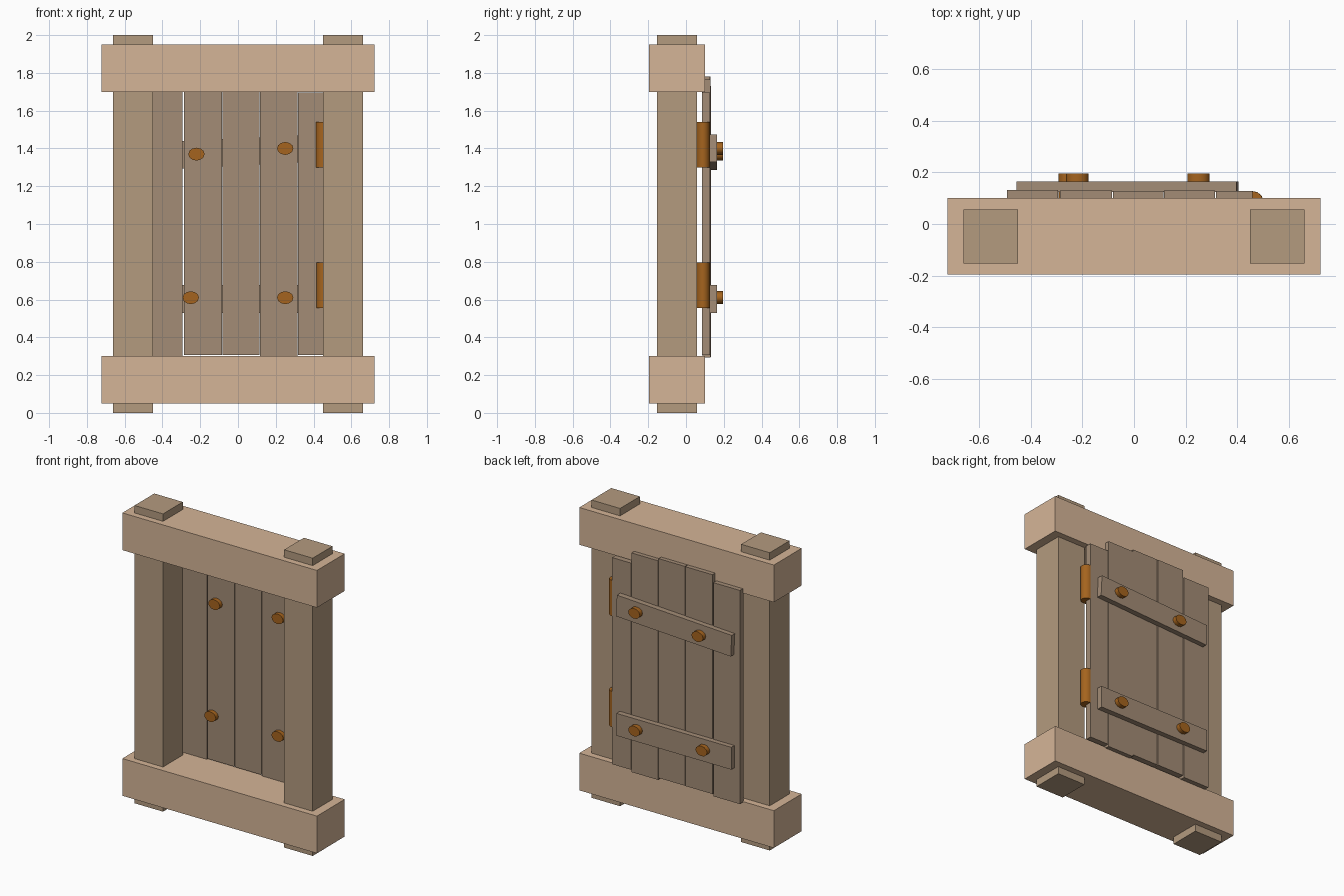
import bpy, math

if "Cube" in bpy.data.objects:
    bpy.data.objects.remove(bpy.data.objects["Cube"])


def material(name, rgb):
    m = bpy.data.materials.new(name)
    m.diffuse_color = (*rgb, 1)
    m.use_nodes = True
    m.node_tree.nodes["Principled BSDF"].inputs["Base Color"].default_value = m.diffuse_color
    return m


BEAM = material("light_wood", (0.665, 0.462, 0.309))
POST = material("post_wood", (0.456, 0.328, 0.212))
PLANK = material("plank_wood", (0.366, 0.262, 0.181))
RUST = material("rusty_metal", (0.376, 0.127, 0.013))


def box(name, x, y, z, mat, tilt=0):
    """Box from (min, max) ranges, optionally tilted in the front plane."""
    mid = [(a + b) / 2 for a, b in (x, y, z)]
    bpy.ops.mesh.primitive_cube_add(size=1, location=mid, rotation=(0, tilt, 0))
    ob = bpy.context.object
    ob.name = name
    ob.scale = [b - a for a, b in (x, y, z)]
    ob.data.materials.append(mat)
    return ob


def cylinder(name, loc, depth, mat, rot=(0, 0, 0), scale=(1, 1), sides=12):
    bpy.ops.mesh.primitive_cylinder_add(vertices=sides, radius=1, depth=depth,
                                        location=loc, rotation=rot)
    ob = bpy.context.object
    ob.name = name
    ob.scale = (scale[0], scale[1], 1)
    ob.data.materials.append(mat)
    bpy.ops.object.shade_smooth_by_angle(angle=math.radians(40))
    return ob


# Posts
box("left_post", (-0.662, -0.45), (-0.153, 0.057), (0, 2), POST)
box("right_post", (0.45, 0.662), (-0.153, 0.057), (0, 2), POST)

# Cross beams
for name, z in (("bottom_beam", 0.05), ("top_beam", 1.70)):
    box(name, (-0.723, 0.723), (-0.195, 0.1), (z, z + 0.25), BEAM)

# Shutter planks: left, right, bottom, top, back
planks = [(-0.492, -0.295, 0.295, 1.73, 0.132),
          (-0.287, -0.086, 0.307, 1.78, 0.130),
          (-0.081, 0.114, 0.307, 1.78, 0.128),
          (0.117, 0.314, 0.293, 1.765, 0.129),
          (0.318, 0.46, 0.307, 1.695, 0.128)]
for i, (x0, x1, z0, z1, back) in enumerate(planks):
    box(f"plank_{i + 1}", (x0, x1), (back - 0.042, back), (z0, z1), PLANK)

# Back battens, the upper one slightly tilted
box("upper_batten", (-0.452, 0.402), (0.125, 0.165), (1.308, 1.452), PLANK,
    tilt=-0.05)
box("lower_batten", (-0.452, 0.402), (0.125, 0.165), (0.528, 0.678), PLANK)

# Through bolts
for i, (x, z) in enumerate([(-0.22, 1.37), (0.25, 1.40),
                            (-0.25, 0.61), (0.25, 0.61)]):
    cylinder(f"bolt_{i + 1}", (x, 0.1275, z), 0.135, RUST,
             rot=(math.pi / 2, 0, 0), scale=(0.043, 0.034))

# Hinge barrels
cylinder("upper_hinge", (0.456, 0.091, 1.42), 0.24, RUST, scale=(0.044, 0.037))
cylinder("lower_hinge", (0.458, 0.091, 0.675), 0.24, RUST, scale=(0.043, 0.037))
